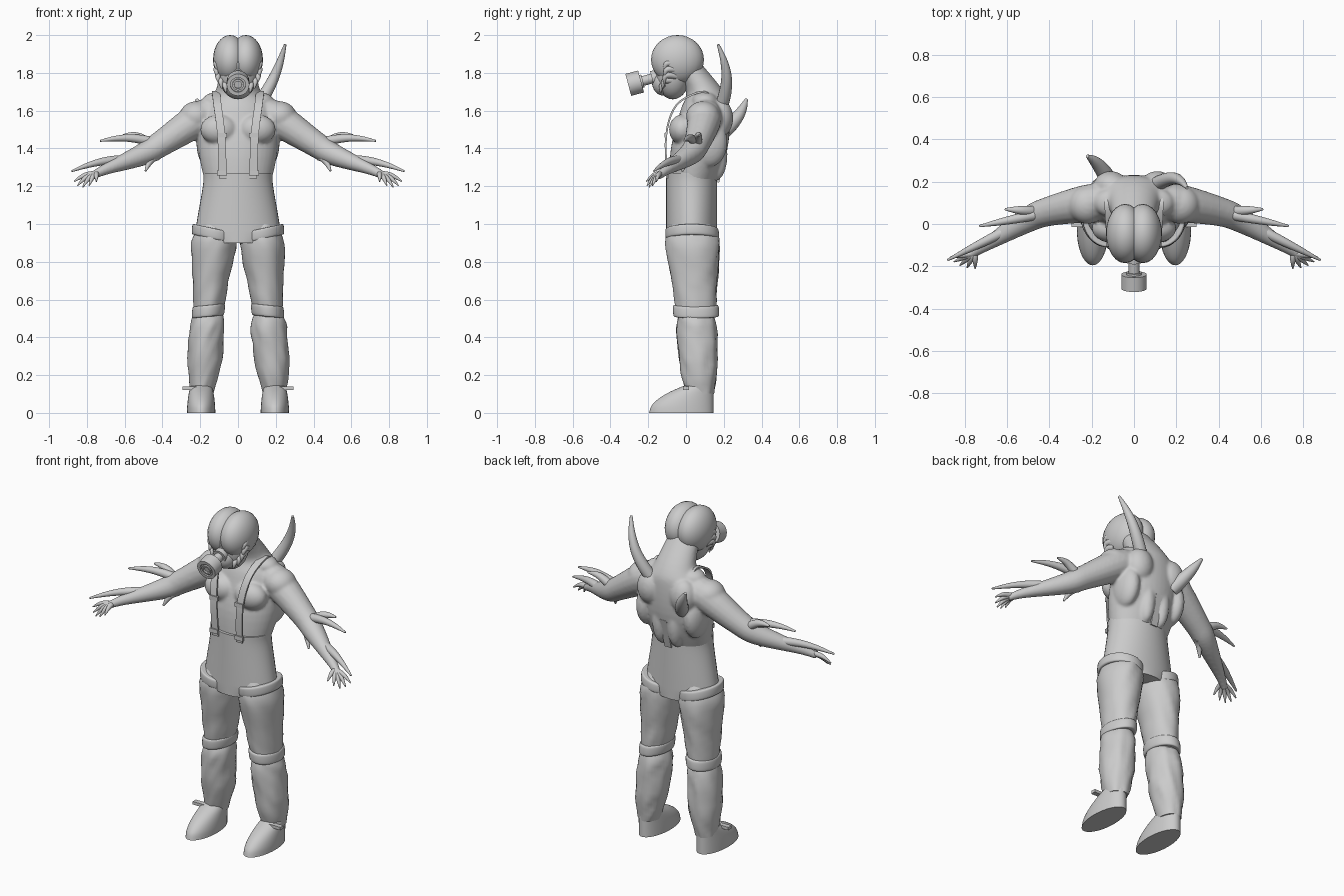
import bpy, bmesh, math
from mathutils import Vector, Matrix, noise

default_cube = bpy.data.objects.get("Cube")
if default_cube:
    bpy.data.objects.remove(default_cube)

grey = bpy.data.materials.new("light_grey")
grey.use_nodes = True
grey.diffuse_color = [.6] * 3 + [1]
grey.node_tree.nodes["Principled BSDF"].inputs["Base Color"].default_value = grey.diffuse_color


def finish(name, bm, sharp_angle=50):
    """Turn the mesh into a smooth grey object with sharp creases kept."""
    bmesh.ops.recalc_face_normals(bm, faces=bm.faces)
    mesh = bpy.data.meshes.new(name)
    bm.to_mesh(mesh)
    bm.free()
    mesh.materials.append(grey)
    mesh.shade_smooth()
    mesh.set_sharp_from_angle(angle=math.radians(sharp_angle))
    part = bpy.data.objects.new(name, mesh)
    bpy.context.collection.objects.link(part)
    return part


def spline(rows, steps=5):
    """Smooth curve through rows of numbers."""
    smooth = []
    last = len(rows) - 1
    for i in range(last):
        before, start, end, after = (rows[max(0, min(last, i + k))] for k in (-1, 0, 1, 2))
        for n in range(steps):
            t = n / steps
            smooth.append([q + t / 2 * (r - p + t * (2 * p - 5 * q + 4 * r - s + t * (3 * (q - r) + s - p)))
                           for p, q, r, s in zip(before, start, end, after)])
    return smooth + [list(rows[last])]


def circle(count):
    return [(math.cos(k * math.tau / count), math.sin(k * math.tau / count)) for k in range(count)]


def skin(bm, rings):
    """Bridge rings of points and cap both ends."""
    loops = [[bm.verts.new(point) for point in ring] for ring in rings]
    for low, high in zip(loops, loops[1:]):
        for i in range(len(low)):
            bm.faces.new((low[i - 1], low[i], high[i], high[i - 1]))
    bm.faces.new(loops[0][::-1])
    bm.faces.new(loops[-1])


def loft(bm, rows, side=1, tilt=0, folds=0):
    """Level ovals given as x, y, z, half width, half depth, with optional cloth folds."""
    rings = []
    for x, y, z, width, depth in spline(rows):
        ring = []
        for c, s in circle(40):
            puff = 1 + folds * noise.noise(Vector((c * 1.6 + side * 3, s * 1.6, z * 14 + c * 2)))
            ring.append((side * (x + c * width * puff), y + s * depth * puff, z + tilt * c * width))
        rings.append(ring)
    skin(bm, rings)


def tube(bm, rows, side=1):
    """Round limb along a path given as x, y, z, radius."""
    rows = spline(rows)
    path = [Vector((side * x, y, z)) for x, y, z, radius in rows]
    heading = path[1] - path[0]
    across = heading.orthogonal().normalized()
    rings = []
    for i, (point, row) in enumerate(zip(path, rows)):
        turned = path[min(i + 1, len(path) - 1)] - path[max(i - 1, 0)]
        across = heading.rotation_difference(turned) @ across
        heading = turned
        up = heading.normalized().cross(across)
        rings.append([point + (across * c + up * s) * row[-1] for c, s in circle(16)])
    skin(bm, rings)


def tendril(bm, base, tip, radius, bow, side=1):
    """Tapering tube from base to tip, bent along the bow vector."""
    rows = []
    for k in range(5):
        t = k / 4
        point = Vector(base).lerp(Vector(tip), t) + Vector(bow) * math.sin(t * math.pi)
        rows.append((*point, radius * (1 - .8 * t * t)))
    tube(bm, rows, side)


def ball(bm, at, radii, side=1):
    place = Matrix.Translation((side * at[0], at[1], at[2])) @ Matrix.Diagonal((*radii, 1))
    bmesh.ops.create_uvsphere(bm, u_segments=24, v_segments=16, radius=1, matrix=place)


def box(bm, at, size):
    place = Matrix.Translation(at) @ Matrix.Diagonal((*size, 1))
    bmesh.ops.create_cube(bm, size=1, matrix=place)


def lathe(bm, at, profile, dip=0):
    """Spin distance and radius pairs about an axis that faces forward."""
    place = Matrix.Translation(at) @ Matrix.Rotation(math.radians(90 + dip), 4, "X")
    skin(bm, [[place @ Vector((radius * c, radius * s, reach)) for c, s in circle(32)]
              for reach, radius in profile])


def strap(bm, path, width, thick):
    """Flat band along a path, facing away from the body."""
    path = [Vector(point) for point in spline(path)]
    across = Vector((width / 2, 0, 0))
    rings = []
    for i, point in enumerate(path):
        heading = path[min(i + 1, len(path) - 1)] - path[max(i - 1, 0)]
        out = heading.cross(across).normalized() * thick / 2
        rings.append([point - across - out, point + across - out, point + across + out, point - across + out])
    skin(bm, rings)


def leg(bm, side, rows, extra_depth, tilt=0, folds=0):
    """Loft of height and radius pairs about the slanting axis of a leg."""
    loft(bm, [(.2 - .08 * z, .08 - .05 * z, z, radius, radius + extra_depth) for z, radius in rows],
         side, tilt, folds)


def collar(name, side, top, bottom, radius, extra_depth, tilt):
    """Raised cloth band round a leg."""
    bm = bmesh.new()
    lip, inset = .005, radius - .015
    leg(bm, side, [(top, inset), (top - lip, radius), (bottom + lip, radius), (bottom, inset)],
        extra_depth, tilt)
    finish(name, bm)


sides = {"left": 1, "right": -1}

# Bare torso and arms, fused into one skin
bm = bmesh.new()
loft(bm, [(0, .03, 1.2, .17, .12), (0, .07, 1.4, .21, .15), (0, .1, 1.6, .19, .13),
          (0, .1, 1.7, .12, .1), (0, 0, 1.85, .09, .08)])
muscles = {
    "chest": ((.1, -.02, 1.5), (.1, .07, .08)),
    "shoulder": ((.22, .09, 1.57), (.09, .09, .08)),
    "shoulder blade": ((.11, .18, 1.56), (.08, .07, .1)),
    "flank": ((.16, .12, 1.43), (.06, .1, .13)),
    "lower back": ((.05, .16, 1.37), (.05, .06, .14)),
    "neck slope": ((.1, .1, 1.65), (.09, .07, .05)),
}
for side in sides.values():
    tube(bm, [(.1, .1, 1.6, .07), (.2, .1, 1.56, .09), (.4, .06, 1.43, .07), (.5, .02, 1.37, .06),
              (.7, -.1, 1.29, .03), (.78, -.15, 1.25, .02)], side)
    for centre, radii in muscles.values():
        ball(bm, centre, radii, side)
body = finish("torso_and_arms", bm, 180)
fuse = body.modifiers.new("fuse", "REMESH")
fuse.mode = "VOXEL"
fuse.voxel_size = .008
fuse.use_smooth_shade = True
soften = body.modifiers.new("soften", "SMOOTH")
soften.iterations = 8

# Fanned fingers, and the tendrils growing from the arms
for word, side in sides.items():
    bm = bmesh.new()
    for k in range(5):
        fan = math.pi / 2 - k / 3
        knuckle = Vector((.75 + k / 200, -.14, 1.265))
        reach = Vector((.1 * math.cos(fan), -.07 * math.sin(fan), -.04 - .03 * math.sin(k * math.pi / 4)))
        tendril(bm, knuckle, knuckle + reach, .015, (0, 0, .01), side)
    finish(word + "_fingers", bm)
    bm = bmesh.new()
    for base, tip in (((.43, .05, 1.43), (.73, -.01, 1.44)), ((.56, -.01, 1.34), (.88, -.17, 1.28)),
                      ((.43, .04, 1.36), (.49, -.02, 1.28)), ((.46, .06, 1.42), (.61, .07, 1.47))):
        tendril(bm, base, tip, .025, (0, 0, .02), side)
    finish(word + "_arm_tendrils", bm)

# Tendrils on the back
bm = bmesh.new()
tendril(bm, (.09, .18, 1.6), (.25, .17, 1.95), .035, (.02, .04, 0))
finish("tall_back_tendril", bm)
bm = bmesh.new()
tendril(bm, (-.11, .19, 1.48), (-.22, .32, 1.66), .04, (0, .02, 0))
finish("short_back_tendril", bm)

# Two-lobed skull
bm = bmesh.new()
for side in sides.values():
    ball(bm, (.042, -.045, 1.87), (.09, .14, .13), side)
finish("skull", bm, 35)

# Face mask: cheeks, muzzle, nose ridge and eyepieces
bm = bmesh.new()
ball(bm, (0, -.07, 1.8), (.105, .095, .14))
ball(bm, (0, -.12, 1.75), (.065, .06, .07))
ball(bm, (0, -.14, 1.85), (.016, .03, .05))
finish("face_mask", bm)
for word, side in sides.items():
    bm = bmesh.new()
    lathe(bm, (side * .046, -.13, 1.85), [(0, .034), (.03, .034), (.03, .026), (.024, .02)])
    finish(word + "_eyepiece", bm)

# Breathing canister with a ridged grille, dipped forward
bm = bmesh.new()
shell = [(-.05, .04), (0, .04), (0, .026), (.05, .026), (.05, .035), (.06, .035), (.06, .06), (.13, .06)]
grille = [(.13 - .01 * (k // 2 % 2), .05 - .01 * (k // 2 + k % 2)) for k in range(7)]
lathe(bm, (0, -.18, 1.77), shell + grille, 15)
finish("breathing_canister", bm, 35)

# Curled growths framing the mask
bm = bmesh.new()
for side in sides.values():
    for k in range(9):
        angle = math.radians(78 - k * 17)
        root = Vector((.1 * math.cos(angle), .05 * math.cos(angle) - .1, 1.83 + .11 * math.sin(angle)))
        tendril(bm, root, root + Vector((.01, -.06, -.04)), .02, (.01, -.02, .02), side)
finish("mask_growths", bm)

# Trouser seat
bm = bmesh.new()
loft(bm, [(0, .03, z, width, .135) for z, width in
          ((1.27, .183), (1.2, .186), (1, .22), (.95, .22), (.9, .17))])
finish("trouser_seat", bm)

# Legs, shoes and ankle tabs
for word, side in sides.items():
    bm = bmesh.new()
    leg(bm, side, [(1, .08), (.9, .118), (.7, .096), (.55, .08), (.5, .065)], .025, folds=.06)
    finish(word + "_thigh", bm)
    collar(word + "_thigh_band", side, .975, .92, .118, .022, .22)
    collar(word + "_knee_cuff", side, .57, .51, .085, .035, -.1)
    bm = bmesh.new()
    leg(bm, side, [(.54, .07), (.45, .093), (.25, .088), (.1, .06)], .012, .06, .1)
    finish(word + "_shin", bm)

    bm = bmesh.new()
    heel, sole = .145, .17
    shoe = []
    for k in range(5):
        rise = k / 4
        depth = sole - .1 * rise ** 2
        shoe.append((.195, heel - depth, .15 * rise, .075 - .02 * rise ** 2, depth))
    loft(bm, shoe, side)
    finish(word + "_shoe", bm)
    bm = bmesh.new()
    box(bm, (side * .235, 0, .13), (.12, .03, .018))
    finish(word + "_ankle_tab", bm)

# Braces: front bands with buckles, and a short band at the back
for word, side in sides.items():
    bm = bmesh.new()
    strap(bm, [(side * (.08 + max(0, z - 1.4) / 8), y, z) for y, z in
               ((-.1, 1.24), (-.105, 1.47), (-.05, 1.63), (.08, 1.7), (.14, 1.67))], .042, .01)
    for height in (1.27, 1.47):
        box(bm, (side * .084, -.108, height), (.054, .014, .026))
    finish(word + "_front_brace", bm)
bm = bmesh.new()
strap(bm, [(0, .17, 1.22), (0, .2, 1.34), (0, .215, 1.4)], .045, .01)
finish("back_brace", bm)
